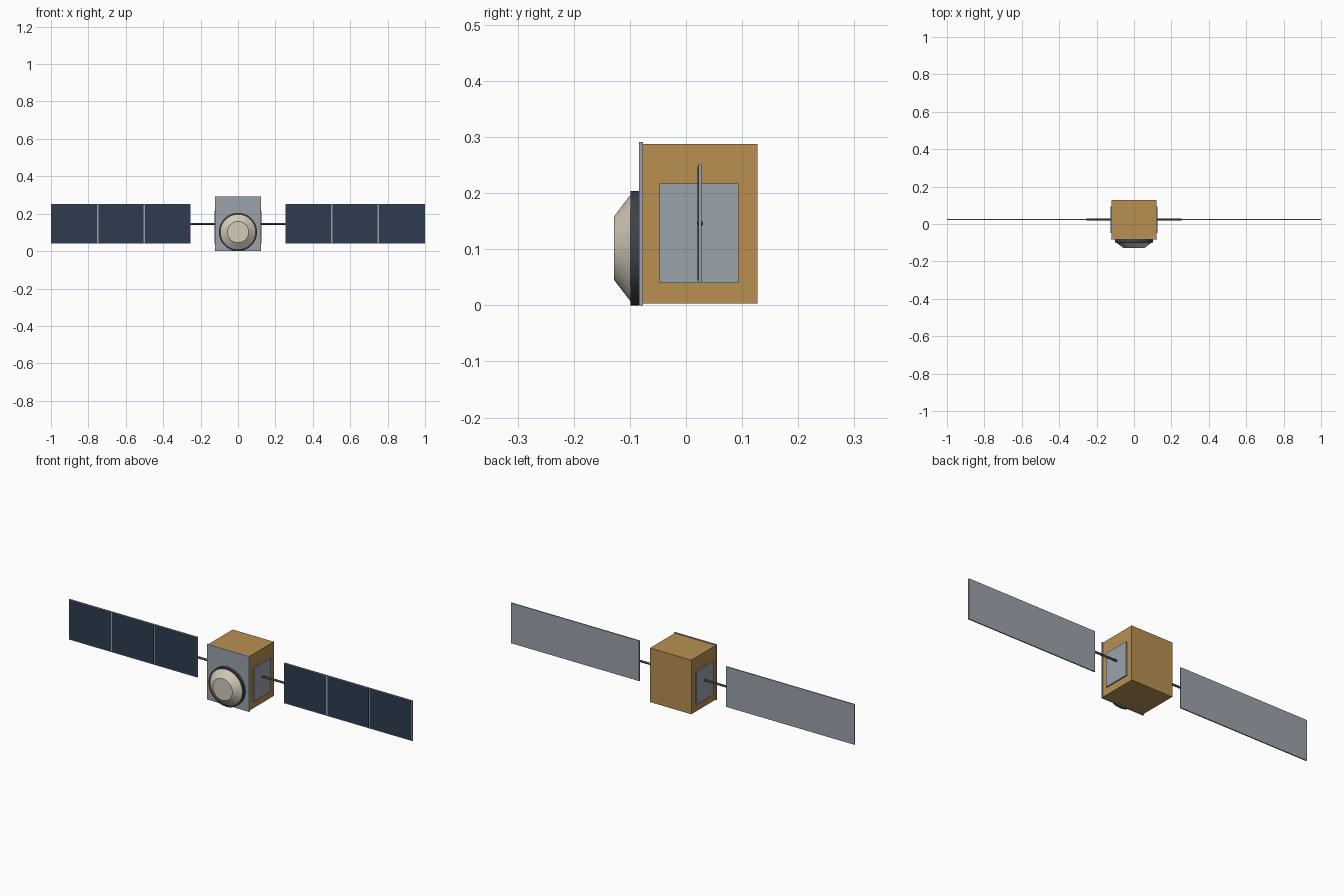
import bpy, bmesh, math
from mathutils import Matrix, Vector

cube = bpy.data.objects.get("Cube")
if cube:
    bpy.data.objects.remove(cube, do_unlink=True)


def material(name, srgb):
    col = [(c / 255 / 12.92) if c < 11 else ((c / 255 + 0.055) / 1.055) ** 2.4 for c in srgb] + [1]
    m = bpy.data.materials.new(name)
    m.use_nodes = True
    m.diffuse_color = col
    m.node_tree.nodes["Principled BSDF"].inputs["Base Color"].default_value = col
    return m


gold = material("gold foil", (184, 144, 82))
grey = material("grey metal", (154, 163, 171))
navy = material("navy solar cells", (45, 59, 80))
cream = material("cream dome", (212, 204, 186))
dark = material("dark metal", (62, 67, 73))


def make(name, bm, mat):
    bmesh.ops.recalc_face_normals(bm, faces=bm.faces)
    me = bpy.data.meshes.new(name)
    bm.to_mesh(me)
    bm.free()
    me.materials.append(mat)
    ob = bpy.data.objects.new(name, me)
    bpy.context.collection.objects.link(ob)
    return ob


def box(name, lo, hi, mat):
    lo, hi = Vector(lo), Vector(hi)
    bm = bmesh.new()
    bmesh.ops.create_cube(bm, size=1, matrix=Matrix.Translation((lo + hi) / 2) @ Matrix.Diagonal((hi - lo).to_4d()))
    return make(name, bm, mat)


def frustum(name, axis, start, depth, r1, r2, mat, segments=48):
    """Round part that grows from start along axis, with smooth sides."""
    axis = Vector(axis)
    rot = axis.to_track_quat('Z', 'Y').to_matrix().to_4x4()
    bm = bmesh.new()
    bmesh.ops.create_cone(bm, cap_ends=True, segments=segments, radius1=r1, radius2=r2, depth=depth,
                          matrix=Matrix.Translation(Vector(start) + axis * depth / 2) @ rot)
    ob = make(name, bm, mat)
    bpy.context.view_layer.objects.active = ob
    ob.select_set(True)
    bpy.ops.object.shade_smooth_by_angle(angle=math.radians(30))
    ob.select_set(False)
    return ob


# Main bus and front plate
box("body", (-0.12, -0.077, 0.003), (0.12, 0.127, 0.288), gold)
box("front_plate", (-0.123, -0.084, 0), (0.123, -0.077, 0.291), grey)

# Antenna: dark rim and tapered dome
frustum("antenna_rim", (0, -1, 0), (0, -0.084, 0.102), 0.015, 0.102, 0.102, dark)
frustum("antenna_dome", (0, -1, 0), (0, -0.098, 0.102), 0.03, 0.096, 0.057, cream)

# Radiators, booms and solar wings on both sides
for side, s in (("left", 1), ("right", -1)):
    def span(name, x0, x1, y0, y1, z0, z1, mat):
        a, b = sorted((s * x0, s * x1))
        box(f"{side}_{name}", (a, y0, z0), (b, y1, z1), mat)

    span("radiator", 0.119, 0.126, -0.047, 0.094, 0.04, 0.217, grey)
    frustum(f"{side}_boom", (s, 0, 0), (s * 0.12, 0.025, 0.146), 0.135, 0.0055, 0.0055, dark, 16)
    span("wing_panel", 0.253, 1.0, 0.022, 0.028, 0.04, 0.252, grey)
    pitch = (1.0 - 0.253) / 3
    for i in range(3):
        x = 0.253 + i * pitch
        span(f"solar_cells_{i + 1}", x + 0.004, x + pitch - 0.004, 0.0205, 0.0225, 0.044, 0.248, navy)
